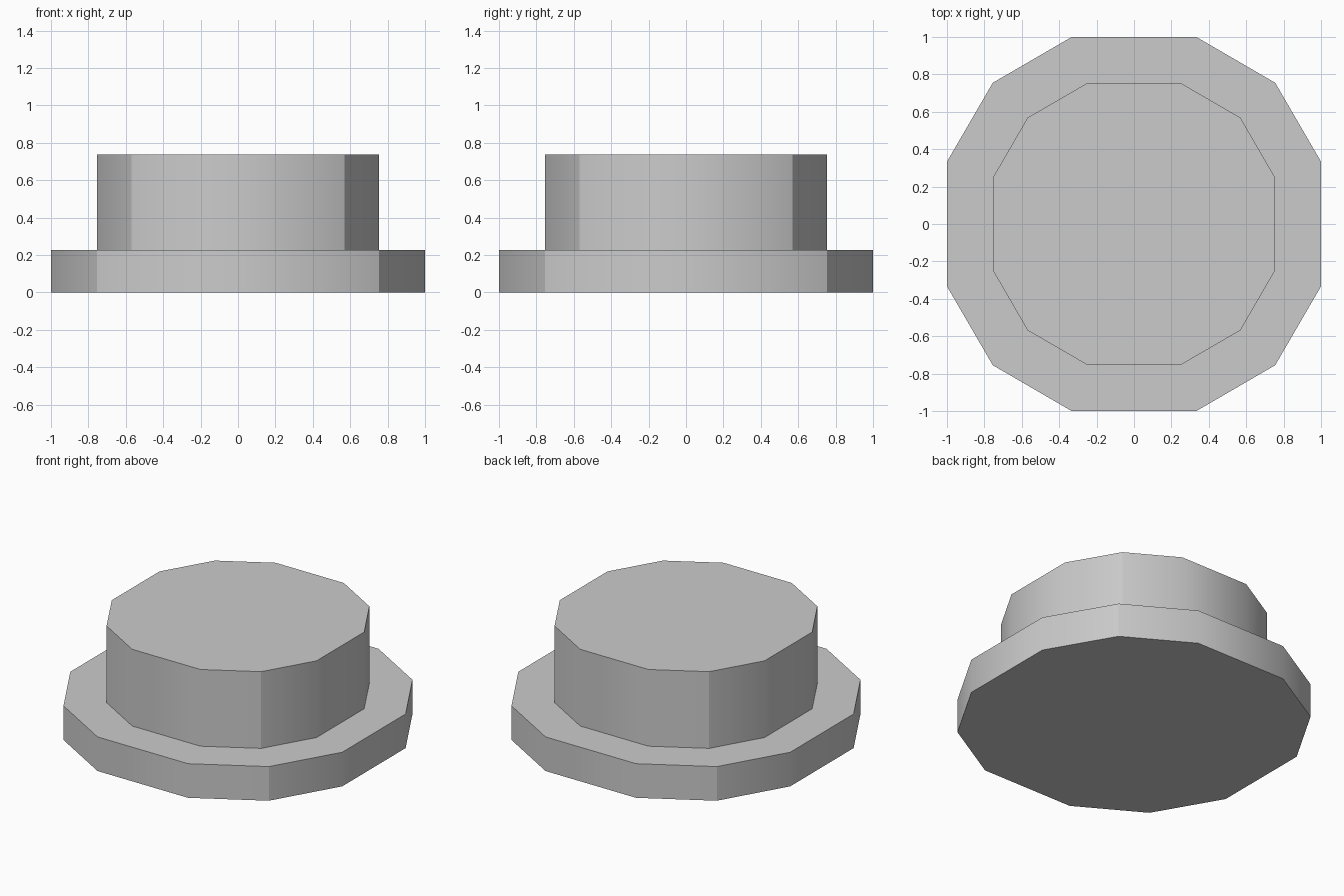
import bpy
import bmesh
import math

if "Cube" in bpy.data.objects:
    bpy.data.objects.remove(bpy.data.objects["Cube"])

# Twelve-sided outline: eight-way symmetric, corner points on the diagonals
A, C = 0.333, 0.755
quarter = [(1.0, A), (C, C), (A, 1.0)]
outline = []
for k in range(4):
    c, s = round(math.cos(k * math.pi / 2)), round(math.sin(k * math.pi / 2))
    outline += [(x * c - y * s, x * s + y * c) for x, y in quarter]

# Profile as (outline scale, height): flange wall, ledge, upper wall
profile = [(1.0, 0.0), (1.0, 0.227), (0.753, 0.227), (0.753, 0.737)]

bm = bmesh.new()
rings = [[bm.verts.new((x * r, y * r, z)) for x, y in outline] for r, z in profile]
n = len(outline)

# Walls and ledge
for lower, upper in zip(rings, rings[1:]):
    for i in range(n):
        j = (i + 1) % n
        bm.faces.new((lower[i], lower[j], upper[j], upper[i]))

# Flat bottom and top
bm.faces.new(reversed(rings[0]))
bm.faces.new(rings[-1])
bm.normal_update()

# Smooth walls, with sharp rims and sharp vertical edges on the diagonals
for f in bm.faces:
    f.smooth = abs(f.normal.z) < 0.5
for e in bm.edges:
    a, b = e.verts
    diagonal = all(abs(abs(v.co.x) - abs(v.co.y)) < 0.01 for v in e.verts)
    if e.calc_face_angle() > math.radians(40) or (diagonal and abs(a.co.z - b.co.z) > 0.01):
        e.smooth = False

mesh = bpy.data.meshes.new("stepped_base")
bm.to_mesh(mesh)
bm.free()
obj = bpy.data.objects.new("stepped_base", mesh)
bpy.context.collection.objects.link(obj)
